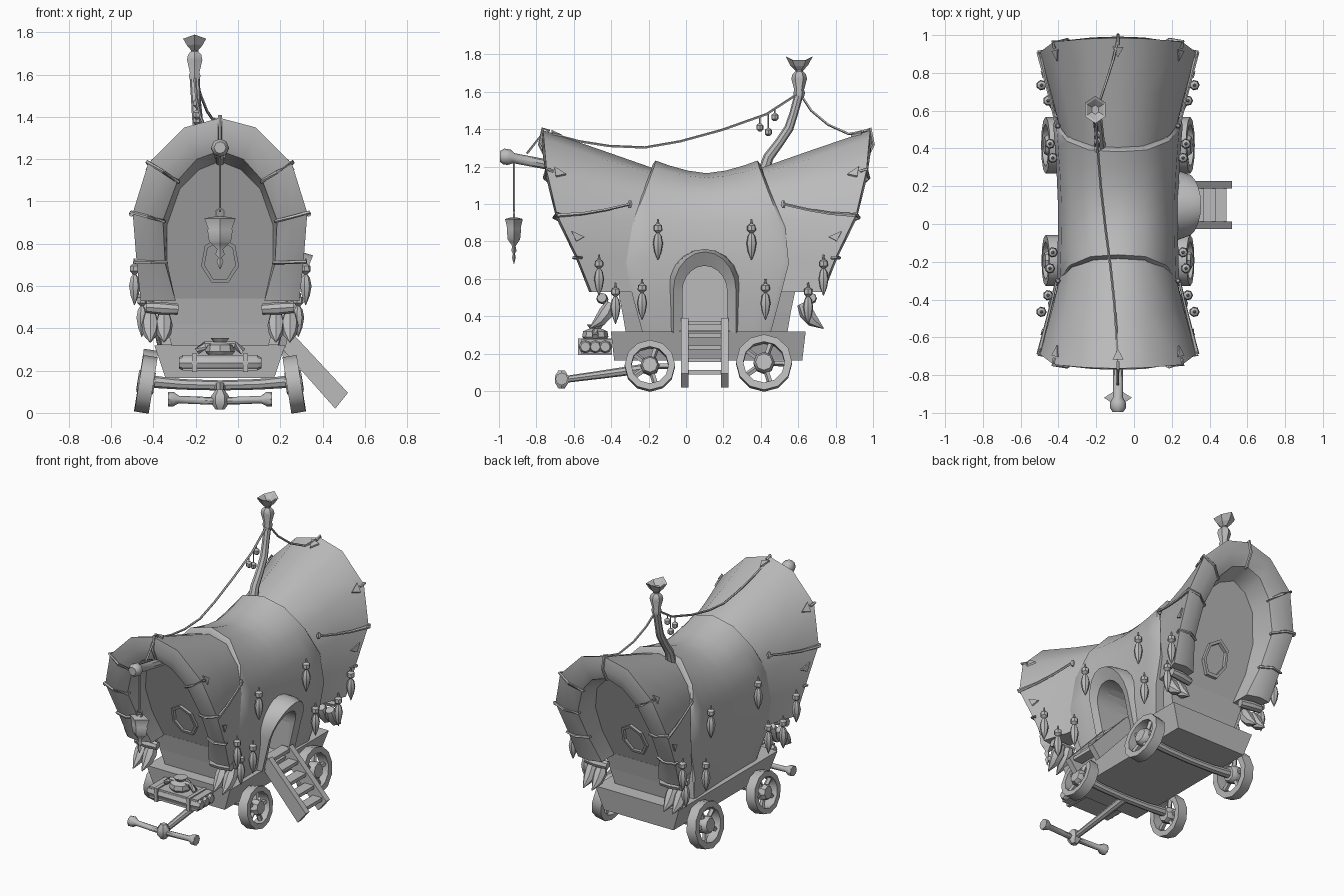
import bpy, bmesh, math
from mathutils import Vector, Matrix

cube = bpy.data.objects.get("Cube")
if cube:
    bpy.data.objects.remove(cube, do_unlink=True)

GREY = bpy.data.materials.new("plain_grey")
GREY.use_nodes = True
GREY.diffuse_color = (0.5, 0.5, 0.5, 1)
GREY.node_tree.nodes["Principled BSDF"].inputs["Base Color"].default_value = (0.5, 0.5, 0.5, 1)
CENTRE = Vector((-0.085, 0.11, 0))  # wagon centre; parts use coordinates around it


def build(name, verts, faces, smooth=40):
    me = bpy.data.meshes.new(name)
    me.from_pydata([Vector(v) + CENTRE for v in verts], [], faces)
    bm = bmesh.new()
    bm.from_mesh(me)
    bmesh.ops.remove_doubles(bm, verts=bm.verts, dist=0.0005)
    bmesh.ops.recalc_face_normals(bm, faces=bm.faces)
    bm.to_mesh(me)
    bm.free()
    me.materials.append(GREY)
    ob = bpy.data.objects.new(name, me)
    bpy.context.collection.objects.link(ob)
    if smooth:
        bpy.ops.object.select_all(action='DESELECT')
        ob.select_set(True)
        bpy.context.view_layer.objects.active = ob
        bpy.ops.object.shade_smooth_by_angle(angle=math.radians(smooth))
    return ob


def loft(name, rings, cyclic=True, caps=(True, True), wrap=False, smooth=40):
    n, m = len(rings[0]), len(rings)
    verts = [v for ring in rings for v in ring]
    faces = []
    for i in range(m if wrap else m - 1):
        for j in range(n if cyclic else n - 1):
            a, b, k = i * n, (i + 1) % m * n, (j + 1) % n
            faces.append((a + j, a + k, b + k, b + j))
    if caps[0]:
        faces.append(tuple(range(n)))
    if caps[1]:
        faces.append(tuple(range((m - 1) * n, m * n)))
    return build(name, verts, faces, smooth)


def tube(name, pts, radii, sides=6):
    pts = [Vector(p) for p in pts]
    if not isinstance(radii, (list, tuple)):
        radii = [radii] * len(pts)
    rings = []
    for i, p in enumerate(pts):
        d = (pts[min(i + 1, len(pts) - 1)] - pts[max(i - 1, 0)]).normalized()
        ref = Vector((1, 0, 0)) if abs(d.x) < 0.8 else Vector((0, 1, 0))
        u = d.cross(ref).normalized()
        w = d.cross(u)
        rings.append([p + radii[i] * (math.cos(t) * u + math.sin(t) * w)
                      for t in (math.tau * k / sides for k in range(sides))])
    return loft(name, rings)


def lathe(name, profile, loc, sides=8, rot=Matrix(), scale=(1, 1), ring=False, turn=0):
    # profile is (radius, height) around local z
    rings = []
    for r, h in profile:
        ang = [turn + math.tau * k / sides for k in range(sides)]
        rings.append([rot @ Vector((r * math.cos(t) * scale[0], r * math.sin(t) * scale[1], h))
                      + Vector(loc) for t in ang])
    return loft(name, rings, caps=(not ring, not ring), wrap=ring)


def block(name, lo, hi, flare=(0, 0)):
    # box whose top is wider than its bottom by the flare
    rings = []
    for z, fx, fy in ((lo[2], *flare), (hi[2], 0, 0)):
        rings.append([(lo[0] + fx, lo[1] + fy, z), (hi[0] - fx, lo[1] + fy, z),
                      (hi[0] - fx, hi[1] - fy, z), (lo[0] + fx, hi[1] - fy, z)])
    return loft(name, rings, smooth=0)


def mirror(half):
    return [(-x, y, z) for x, y, z in reversed(half[1:])] + list(half)


# Middle canvas whose edges spread towards the hem, with a doorway cut in its left side
low = [(0, 1.165), (.14, 1.14), (.25, 1.04), (.30, .9), (.318, .72), (.305, .5), (.28, .32)]
high = [(0, 1.24), (.15, 1.2), (.265, 1.07), (.318, .9), (.335, .7), (.33, .5), (.29, .32)]
reach = [.29, .3, .35, .42, .44, .39, .345]
sections = []
for t in (-1, -.94, -.7, -.35, 0, .35, .7, .94, 1):
    f = min(1, abs(t) ** 1.6)
    k = .975 if abs(t) == 1 else 1
    sections.append(mirror([((a + (c - a) * f) * k * (1 + .03 * t), t * r, (b + (d - b) * f) * (k if b > .4 else 1))
                            for (a, b), (c, d), r in zip(low, high, reach)]))
middle = loft("middle_canvas", sections)


def arch(ry, top, steps=10):
    pts = [(-ry, .325)]
    spring = top - ry * 1.15
    for i in range(steps + 1):
        t = math.pi * (1 - i / steps)
        pts.append((ry * math.cos(t), spring + ry * 1.15 * math.sin(t)))
    return pts + [(ry, .325)]


inner, outer = arch(.12, .67), arch(.18, .76)
cutter = loft("doorway_cutter", [[(x, y - .01, z) for y, z in inner] for x in (-.2, .6)], smooth=0)
cutter.hide_render = True
cutter.hide_viewport = True
cut = middle.modifiers.new("doorway", 'BOOLEAN')
cut.operation = 'DIFFERENCE'
cut.object = cutter


# Arched door hood that leans out at the top
def lean(z):
    return .31 + .13 * max(0, (z - .34) / .42) ** 1.3


loft("door_hood", [[(.27, y * 1.12 - .01, z) for y, z in outer],
                   [(lean(z) - .05, y * 1.03 - .01, z) for y, z in outer],
                   [(lean(z), y * .93 - .01, z - .015) for y, z in outer],
                   [(lean(z) - .01, y - .01, z) for y, z in inner],
                   [(.2, y - .01, z) for y, z in inner]], cyclic=False, caps=(False, False))

# End canvases: outer sheet, padded rim, lining and an inner wall that leans outward
neck = [(0, .28, 1.19), (.13, .28, 1.16), (.235, .28, 1.05), (.28, .28, .9), (.285, .28, .72), (.285, .28, .53)]
waist = [(0, .58, 1.295), (.15, .58, 1.25), (.28, .57, 1.11), (.345, .55, .92), (.335, .5, .71), (.325, .46, .53)]
rim = [(0, .875, 1.395), (.17, .87, 1.35), (.34, .855, 1.18), (.413, .8, .945), (.395, .69, .715), (.375, .615, .53)]
lip = [(0, .85, 1.24), (.11, .845, 1.2), (.2, .82, 1.1), (.27, .77, .91), (.26, .67, .71), (.21, .6, .53)]
back = [(0, .73, 1.19), (.1, .715, 1.15), (.19, .68, 1.06), (.25, .61, .89), (.25, .54, .71), (.21, .47, .53)]
pad = [((a[0] + b[0]) / 2, (a[1] + b[1]) / 2 + .02, (a[2] + b[2]) / 2) for a, b in zip(rim, lip)]


def mix(a, b, f):
    return Vector(a).lerp(Vector(b), f)


def along(row, i):
    k = min(int(i), 4)
    return mix(row[k], row[k + 1], i - k)


for s, end in ((-1, "front"), (1, "rear")):
    def E(p, grow=0, sx=1):
        v = Vector((p[0] * sx, p[1] * s, p[2]))
        return v + Vector((v.x, 0, v.z - .75)).normalized() * grow

    rows = [[E(p) for p in mirror(r)] for r in (neck, waist, rim, pad, lip, back)]
    loft(end + "_canvas", rows, cyclic=False, caps=(False, True))
    for sx in (-1, 1):
        build(end + "_canvas_hem", [E(r[-1], 0, sx) for r in (neck, waist, rim, pad, lip, back)],
              [(0, 1, 2, 3, 4, 5)], 0)
    # Lower hull below the end canvas
    loft(end + "_hull", [[(x * w, y * s, z) for x, y in ((-1, .25), (1, .25), (1, d), (-1, d))]
                         for w, d, z in ((.225, .43, .3), (.255, .45, .42), (.28, .475, .54))], smooth=0)
    # Window frame lying on the leaning wall
    frame = []
    for a, b in ((.075, .095), (.092, .115)):
        for d in (.53, .565):
            frame.append([(a * math.sin(t), s * (d + .4 * b * math.cos(t)), .72 + b * math.cos(t))
                          for t in (math.tau * k / 7 for k in range(7))])
    loft(end + "_window_frame", [frame[0], frame[1], frame[3], frame[2]],
         caps=(False, False), wrap=True, smooth=0)

    # Rim bindings, side ropes and triangular patches
    for sx in (-1, 1):
        for i in (0, 2, 3, 4):
            if i or sx > 0:
                tube(end + "_rim_binding", [E(mix(rim[i], waist[i], .12), .006, sx), E(rim[i], .01, sx),
                                            E(pad[i], 0, sx) + Vector((0, s * .01, 0)),
                                            E(lip[i], -.008, sx), E(mix(lip[i], back[i], .1), -.005, sx)], .009, 5)
        tube(end + "_side_rope", [E((.42, .8, .94), 0, sx), E((.385, .66, .95), 0, sx),
                                  E((.355, .54, .97), 0, sx), E((.325, .41, 1.0), 0, sx)],
             [.012, .009, .008, .008], 5)
        lathe(end + "_rope_peg", [(.008, -.02), (.016, 0), (.008, .02)], E((.318, .41, 1.0), 0, sx), 6)
        for i in (0, 2, 3.5):
            if i or sx > 0:
                r, w = along(rim, i), along(waist, i)
                mid, run = mix(r, w, .16), (w - r).normalized() * .06
                side = (along(rim, i + .4) - along(rim, max(i - .4, 0))).normalized() * .03
                tri = [mid + run, mid + side, mid - side]
                loft(end + "_patch", [[E(p, g, sx) for p in tri] for g in (0, .01)], smooth=0)

        # Log bracket with tusks below each rim foot
        tube(end + "_log_bracket", [(sx * .2, s * .55, .49), (sx * .28, s * .56, .495), (sx * .35, s * .56, .5)],
             [.026, .03, .026], 8)
        for x in (.265, .33):
            tube(end + "_tusk", [(sx * x, s * .51, .47), (sx * x, s * .535, .42), (sx * x, s * .57, .375),
                                 (sx * x, s * .625, .335)], [.028, .042, .034, .003], 7)
        # Hanging charms
        for x, y, z, shift in ((.345, .25, .87, -.01), (.405, .6, .68, .025), (.37, .515, .53, .028),
                               (.36, .33, .55, -.015)):
            lathe("hanging_charm", [(.004, .05), (.008, .025), (.023, .015), (.024, -.01), (.008, -.025),
                                    (.02, -.04), (.028, -.08), (.02, -.125), (.002, -.17)],
                  (sx * x, s * y + shift, z), 7)

        # Wheels tilted outward at the top
        r = .135 if s < 0 else .15
        hub = Vector((sx * .35, s * .303 + (.004 if s > 0 else 0), r))
        rot = Matrix.Rotation(math.radians(9 * -sx), 3, 'Y') @ Matrix.Rotation(math.pi / 2, 3, 'Y')
        w = .034
        lathe(end + "_wheel_rim", [(r * .74, -w), (r, -w), (r, w), (r * .74, w)], hub, 12, rot, ring=True)
        lathe(end + "_wheel_hub", [(r * .3, -.04), (r * .38, -.02), (r * .38, .02), (r * .3, .04)], hub, 8, rot)
        for k in range(5):
            t = math.tau * k / 5 + .3
            spoke = rot @ Vector((math.cos(t), math.sin(t), 0))
            tube(end + "_wheel_spoke", [hub + spoke * r * .2, hub + spoke * r * .8], .016, 5)
    tube(end + "_axle", [(-.35, s * .303, .15), (-.18, s * .303, .135), (0, s * .303, .13),
                         (.18, s * .303, .135), (.35, s * .303, .15)], [.03, .025, .024, .025, .03], 8)

# Wagon box with flared sides
block("wagon_box", (-.31, -.512, .165), (.308, .53, .318), (.052, .018))

# Boarding ladder
for y in (-.117, .098):
    loft("ladder_rail", [[(x, y + d, z) for x, z in ((.27, .33), (.33, .39), (.605, .095), (.545, .02))]
                         for d in (-.02, .02)], smooth=0)
for i in range(5):
    z = .365 - i * .066
    x = .305 + (.36 - z) * .91
    block("ladder_step", (x - .035, -.11, z - .011), (x + .035, .095, z + .011))

# Tow bar
tube("tow_pole", [(0, -.775, .06), (0, -.55, .09), (0, -.3, .125)], [.018, .022, .026], 8)
tube("tow_crossbar", [(-.245, -.775, .065), (-.22, -.775, .065), (-.195, -.775, .063), (0, -.775, .055),
                      (.195, -.775, .063), (.22, -.775, .065), (.245, -.775, .065)],
     [.034, .034, .018, .018, .018, .034, .034], 8)
lathe("tow_joint", [(.02, -.045), (.042, -.015), (.042, .02), (.02, .05)], (0, -.775, .06), 6)

# Lumpy bedroll of three bound rolls with straps and a small bundle
for y in (-.648, -.595, -.542):
    tube("bedroll", [(-.195, y, .237), (-.175, y, .237), (.175, y, .237), (.195, y, .237)],
         [.026, .036, .036, .026], 8)
block("bedroll_filling", (-.178, -.672, .2), (.178, -.505, .275))
for x in (-.12, .12):
    block("bedroll_strap", (x - .012, -.688, .193), (x + .012, -.505, .282))
lathe("small_bundle", [(.05, -.045), (.07, -.02), (.065, .01), (.03, .025), (.045, .045)], (0, -.595, .31), 8)
tube("bundle_tie", [(-.11, -.595, .29), (-.07, -.595, .32), (0, -.595, .32), (.07, -.595, .32), (.11, -.595, .29)],
     .018, 6)

# Mast with lamp
tube("mast", [(-.095, .305, 1.17), (-.098, .33, 1.25), (-.102, .39, 1.33), (-.108, .44, 1.405),
              (-.114, .465, 1.48), (-.12, .495, 1.59)], [.032, .028, .025, .025, .023, .024], 8)
lathe("mast_lamp", [(.025, 1.57), (.032, 1.595), (.026, 1.61), (.042, 1.67), (.036, 1.695), (.02, 1.71),
                    (.02, 1.735)], (-.12, .495, 0), 6, turn=math.pi / 6)
# Lamp bowl with upswept ends
bowl = []
for r, z, rise in ((.02, 1.715, 0), (.044, 1.732, .25), (.066, 1.75, .6), (.052, 1.755, .5), (.022, 1.745, .2)):
    angles = [math.tau * k / 6 + math.pi / 2 for k in range(6)]
    bowl.append([(-.12 + r * math.cos(a) * .95, .495 + r * math.sin(a) * 1.1, z + rise * r * abs(math.sin(a)))
                 for a in angles])
loft("lamp_bowl", bowl, smooth=0)

# Ropes from the mast to both ends, with hanging bulbs
tube("front_rope", [(-.12, .49, 1.59), (-.11, .32, 1.48), (-.09, .08, 1.395), (-.065, -.14, 1.335),
                    (-.04, -.33, 1.302), (-.02, -.52, 1.31), (-.008, -.68, 1.335), (0, -.87, 1.385),
                    (0, -.96, 1.27)], .007, 5)
tube("rear_rope", [(-.12, .5, 1.59), (-.09, .56, 1.5), (-.06, .65, 1.425), (-.025, .76, 1.375), (0, .87, 1.395)],
     .007, 5)
for y, z, top in ((.285, 1.41, 1.465), (.33, 1.385, 1.485), (.365, 1.465, 1.505)):
    tube("bulb_string", [(-.11, y, z), (-.11, y, top)], .004, 4)
    lathe("rope_bulb", [(.006, -.022), (.019, -.011), (.019, .011), (.006, .022)], (-.11, y, z), 7)

# Lantern beam and hanging lantern
tube("lantern_beam", [(0, -.75, 1.19), (0, -.87, 1.215), (0, -1.03, 1.245), (0, -1.055, 1.25), (0, -1.085, 1.255),
                      (0, -1.105, 1.255)], [.022, .027, .027, .042, .042, .028], 8)
tube("lantern_string", [(0, -1.03, 1.24), (0, -1.03, .95)], .006, 5)
lathe("lantern_ring", [(.018, -.006), (.025, -.006), (.025, .006), (.018, .006)], (0, -1.03, .945), 8,
      Matrix.Rotation(math.pi / 2, 3, 'X'), ring=True)
lathe("lantern", [(.03, .928), (.074, .92), (.056, .87), (.06, .865), (.052, .812), (.04, .8), (.014, .775),
                  (.022, .75), (.008, .735), (.016, .715), (.002, .68)], (0, -1.03, 0), 4, scale=(1, .64))
